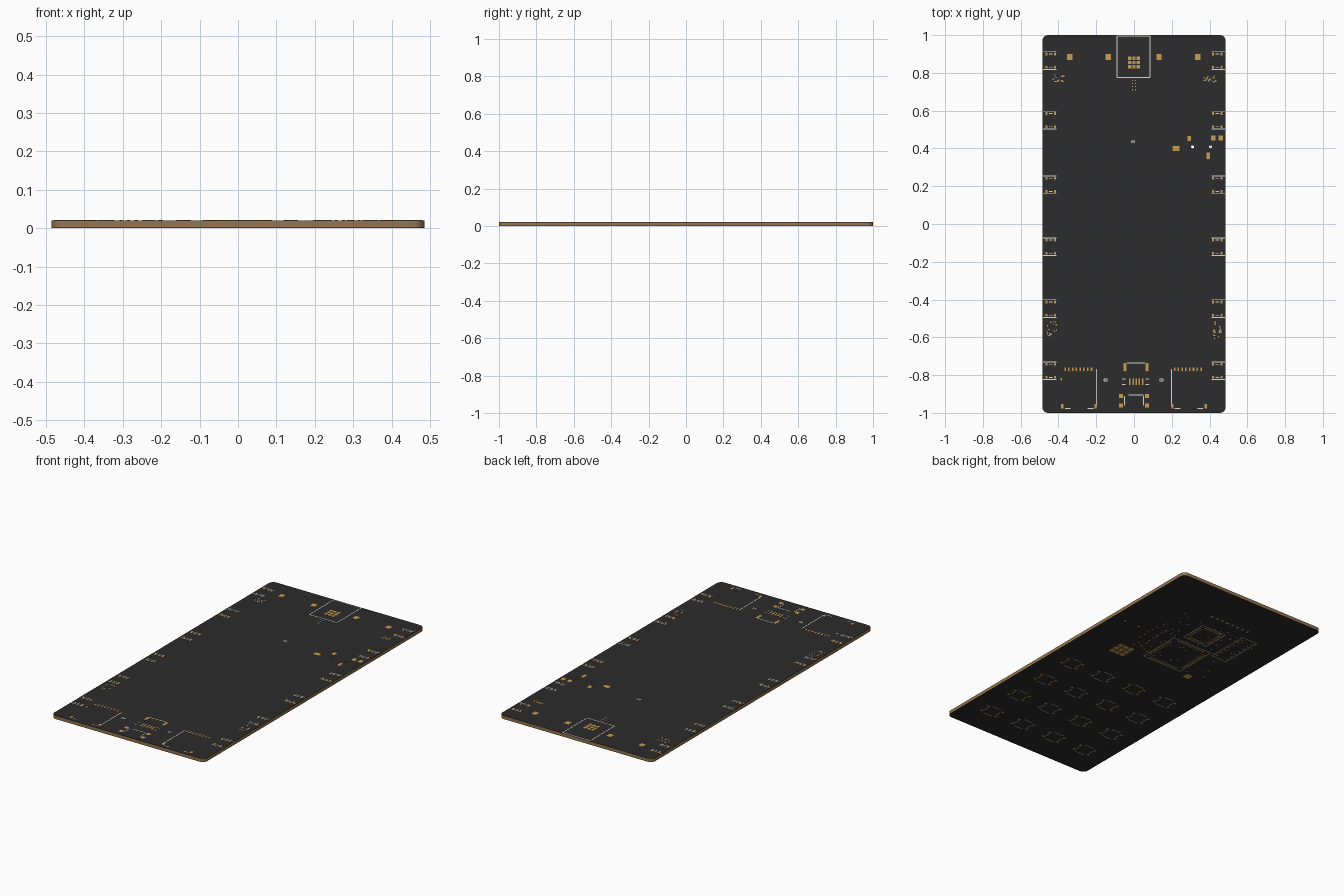
import bpy, math, random
from mathutils import Vector

random.seed(4)
old = bpy.data.objects.get("Cube")
if old:
    bpy.data.objects.remove(old)


def material(name, r, g, b):
    m = bpy.data.materials.new(name)
    m.use_nodes = True
    m.diffuse_color = (r, g, b, 1)
    bsdf = m.node_tree.nodes["Principled BSDF"]
    bsdf.inputs["Base Color"].default_value = (r, g, b, 1)
    bsdf.inputs["Roughness"].default_value = 0.6
    return m


MASK = material("black solder mask", 0.025, 0.025, 0.025)
CORE = material("brown fibre core", 0.30, 0.175, 0.075)
GOLD = material("gold pad", 0.60, 0.34, 0.085)
SILK = material("white silkscreen", 0.72, 0.72, 0.66)

HX, HY, THICK, RAD = 0.485, 1.0, 0.021, 0.03
SKIN, LIFT = 0.0008, 0.0006
HOLES = [(0.31, 0.408), (0.405, 0.408)]


def arc(cx, cy, r, a0, a1, n):
    return [(cx + r * math.cos(a0 + (a1 - a0) * i / n),
             cy + r * math.sin(a0 + (a1 - a0) * i / n)) for i in range(n + 1)]


def slab(name, z0, z1, mat):
    """Rounded board layer with drilled holes."""
    outline = []
    for k, (sx, sy) in enumerate([(1, 1), (-1, 1), (-1, -1), (1, -1)]):
        a = k * math.pi / 2
        outline += arc(sx * (HX - RAD), sy * (HY - RAD), RAD, a, a + math.pi / 2, 8)
    loops = [outline] + [arc(x, y, 0.008, 0, math.tau, 16)[:-1] for x, y in HOLES]
    curve = bpy.data.curves.new(name, 'CURVE')
    curve.dimensions, curve.fill_mode = '2D', 'BOTH'
    curve.extrude = (z1 - z0) / 2
    for loop in loops:
        spline = curve.splines.new('POLY')
        spline.points.add(len(loop) - 1)
        spline.use_cyclic_u = True
        for p, (x, y) in zip(spline.points, loop):
            p.co = (x, y, 0, 1)
    ob = bpy.data.objects.new(name, curve)
    bpy.context.collection.objects.link(ob)
    ob.location.z = (z0 + z1) / 2
    bpy.ops.object.select_all(action='DESELECT')
    ob.select_set(True)
    bpy.context.view_layer.objects.active = ob
    bpy.ops.object.convert(target='MESH')
    ob = bpy.context.object
    ob.data.materials.clear()
    ob.data.materials.append(mat)
    bpy.ops.object.shade_smooth_by_angle(angle=math.radians(30))


def plates(name, rects, mat, top=True):
    """One object made of thin rectangles (x, y, width, depth)."""
    z0 = THICK - 2 * LIFT if top else 0
    z1 = z0 + 2 * LIFT
    verts, faces = [], []
    for x, y, w, d in rects:
        n = len(verts)
        for z in (z0, z1):
            verts += [Vector((x + sx * w / 2, y + sy * d / 2, z))
                      for sx, sy in ((-1, -1), (1, -1), (1, 1), (-1, 1))]
        faces += [(n + 3, n + 2, n + 1, n), (n + 4, n + 5, n + 6, n + 7)]
        faces += [(n + i, n + (i + 1) % 4, n + 4 + (i + 1) % 4, n + 4 + i) for i in range(4)]
    mesh = bpy.data.meshes.new(name)
    mesh.from_pydata(verts, [], faces)
    mesh.materials.append(mat)
    bpy.context.collection.objects.link(bpy.data.objects.new(name, mesh))


def grid(cx, cy, nx, ny, px, py, w, d):
    return [(cx + (i - (nx - 1) / 2) * px, cy + (j - (ny - 1) / 2) * py, w, d)
            for i in range(nx) for j in range(ny)]


def frame(cx, cy, w, d, t=0.005):
    return [(cx, cy + s * d / 2, w, t) for s in (-1, 1)] + \
           [(cx + s * w / 2, cy, t, d) for s in (-1, 1)]


def ring(cx, cy, half, n, pitch, long=0.018, wide=0.007):
    """Pads on four sides of a chip."""
    return grid(cx, cy, n, 2, pitch, 2 * half, wide, long) + \
        grid(cx, cy, 2, n, 2 * half, pitch, long, wide)


def scatter(cx, cy, w, d, n, size):
    return [(cx + random.uniform(-w, w) / 2, cy + random.uniform(-d, d) / 2, size, size)
            for _ in range(n)]


# Board layers
slab("board_core", SKIN + LIFT, THICK - SKIN - LIFT, CORE)
slab("top_mask", THICK - SKIN - LIFT, THICK - LIFT, MASK)
slab("bottom_mask", LIFT, SKIN + LIFT, MASK)

# Edge light footprints along both long sides
pads, lines = [], []
for side in (-1, 1):
    for y in (0.865, 0.55, 0.207, -0.12, -0.448, -0.777):
        pads += grid(side * 0.441, y, 2, 2, 0.045, 0.07, 0.011, 0.014)
        lines += grid(side * 0.445, y, 1, 2, 0, 0.093, 0.072, 0.004)
        lines += grid(side * 0.441, y, 1, 2, 0, 0.07, 0.02, 0.004)
plates("edge_light_pads", pads, GOLD)
plates("edge_light_marks", lines, SILK)

# Sensor footprint at the back edge
plates("sensor_outline", frame(-0.002, 0.885, 0.175, 0.22), SILK)
plates("sensor_pads", grid(0, 0.855, 3, 3, 0.023, 0.023, 0.018, 0.018)
       + grid(0, 0.735, 2, 4, 0.016, 0.016, 0.006, 0.006), GOLD)
plates("back_test_pads", [(x, 0.883, 0.028, 0.032) for x in (-0.34, -0.137, 0.132, 0.338)], GOLD)

# Loose pads beside the drilled holes
plates("battery_pads", [(0.223, 0.4, 0.037, 0.026), (0.293, 0.453, 0.02, 0.027),
                        (0.42, 0.455, 0.023, 0.028), (0.46, 0.455, 0.023, 0.028),
                        (0.394, 0.362, 0.018, 0.034)], GOLD)

# Small passive parts near the corners
passives, ticks = [], []
for x, y, w, d in ((-0.40, 0.77, 0.065, 0.04), (0.40, 0.77, 0.065, 0.04),
                   (-0.435, -0.555, 0.05, 0.08), (0.44, -0.565, 0.04, 0.09)):
    passives += scatter(x, y, w, d, 10, 0.007)
    ticks += scatter(x, y, w, d, 8, 0.005)
for x, y in ((-0.005, 0.435), (-0.15, -0.826), (0.145, -0.826)):
    ticks += frame(x, y, 0.018, 0.01, 0.004)
plates("corner_part_pads", passives, GOLD)
plates("corner_part_marks", ticks, SILK)

# Two flat-cable connectors at the front edge, facing the same way round the centre
pads, lines = [], []
for s in (-1, 1):
    pads += grid(s * 0.285 - 0.01 * (s < 0), -0.768, 8, 1, 0.02, 0, 0.008, 0.018)
    pads += [(s * 0.204, -0.965, 0.012, 0.022), (s * 0.38, -0.965, 0.012, 0.022)]
    lines += [(s * 0.198, -0.868, 0.005, 0.2)]
    lines += [(s * x, -0.977, 0.03, 0.004) for x in (0.23, 0.35)]
plates("cable_connector_pads", pads + [(-0.385, -0.822, 0.01, 0.012)], GOLD)
plates("cable_connector_marks", lines, SILK)

# Charging port footprint
port = [(-0.047, -0.757, 0.015, 0.042), (0.068, -0.757, 0.015, 0.042)]
port += grid(0.012, -0.835, 5, 1, 0.017, 0, 0.008, 0.034)
port += grid(0.0, -0.935, 2, 2, 0.138, 0.05, 0.022, 0.022)
plates("port_pads", port, GOLD)
plates("port_marks", [(0.01, -0.737, 0.095, 0.005), (0.01, -0.905, 0.08, 0.004)]
       + grid(0.008, -0.835, 2, 2, 0.125, 0.03, 0.02, 0.004)
       + grid(0, -0.935, 2, 1, 0.1, 0, 0.004, 0.05), SILK)

# Underside keypad: four by four switch footprints
pads, lines = [], []
for x, y, _, _ in grid(0, -0.47, 4, 4, 0.218, 0.225, 0, 0):
    pads += grid(x, y, 2, 2, 0.1, 0.055, 0.016, 0.012)
    lines += grid(x, y, 1, 2, 0, 0.085, 0.06, 0.004)
    lines += grid(x, y, 2, 1, 0.085, 0, 0.004, 0.03)
plates("key_pads", pads, GOLD, False)
plates("key_marks", lines, SILK, False)

# Underside processor, driver chip and connector row
plates("driver_heat_pads", grid(0.218, 0.155, 3, 3, 0.035, 0.035, 0.029, 0.029), GOLD, False)
plates("power_pad", [(-0.243, 0.164, 0.04, 0.04)], GOLD, False)
plates("processor_pads", ring(-0.045, 0.31, 0.115, 12, 0.016)
       + ring(-0.03, 0.56, 0.065, 7, 0.016)
       + grid(-0.055, 0.745, 8, 1, 0.036, 0, 0.012, 0.018)
       + grid(0.2, 0.4, 2, 5, 0.06, 0.035, 0.014, 0.008)
       + grid(-0.25, 0.55, 2, 7, 0.07, 0.035, 0.014, 0.008), GOLD, False)
plates("processor_marks", frame(-0.045, 0.31, 0.26, 0.26, 0.004)
       + frame(-0.03, 0.56, 0.16, 0.16, 0.004)
       + frame(-0.25, 0.55, 0.1, 0.26, 0.004), SILK, False)
plates("underside_part_pads", scatter(-0.05, 0.45, 0.55, 0.5, 45, 0.009), GOLD, False)
plates("underside_part_marks", scatter(-0.05, 0.45, 0.55, 0.5, 30, 0.006), SILK, False)
